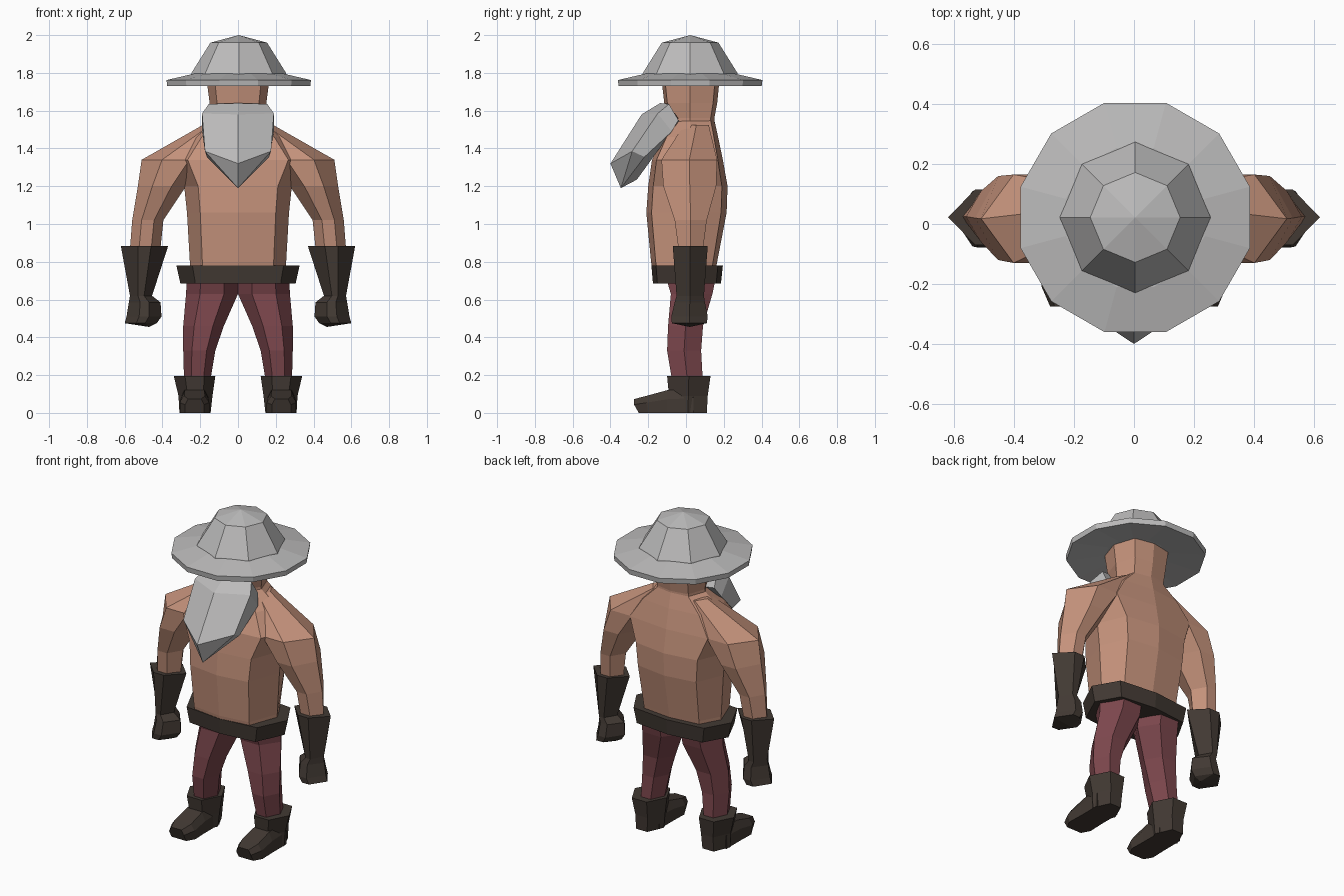
import bpy, bmesh, math

if "Cube" in bpy.data.objects:
    bpy.data.objects.remove(bpy.data.objects["Cube"])


def material(name, r, g, b):
    m = bpy.data.materials.new(name)
    m.diffuse_color = (r, g, b, 1)
    m.use_nodes = True
    m.node_tree.nodes["Principled BSDF"].inputs["Base Color"].default_value = m.diffuse_color
    return m


SKIN = material("skin", 0.56, 0.29, 0.20)
GREY = material("light grey", 0.50, 0.495, 0.495)
MAROON = material("maroon cloth", 0.20, 0.062, 0.073)
LEATHER = material("dark leather", 0.054, 0.041, 0.033)


def loft(name, rings, mat, tip=None, mirror=False):
    """Skin equal-length rings, close the ends, optionally ending in a point."""
    bm = bmesh.new()
    rows = [[bm.verts.new(p) for p in r] for r in rings]
    n = len(rows[0])
    for a, b in zip(rows, rows[1:]):
        for i in range(n):
            j = (i + 1) % n
            bm.faces.new((a[i], a[j], b[j], b[i]))
    bm.faces.new(rows[0])
    if tip:
        t = bm.verts.new(tip)
        for i in range(n):
            bm.faces.new((rows[-1][i], rows[-1][(i + 1) % n], t))
    else:
        bm.faces.new(rows[-1])
    bmesh.ops.recalc_face_normals(bm, faces=bm.faces)
    me = bpy.data.meshes.new(name)
    bm.to_mesh(me)
    bm.free()
    me.materials.append(mat)
    ob = bpy.data.objects.new(name, me)
    bpy.context.collection.objects.link(ob)
    if mirror:
        ob.modifiers.new("mirror", 'MIRROR')
    return ob


def body_ring(z, w, yf, yb, mid=0.02):
    """Symmetric eight-sided section with a centre ridge front and back."""
    f, b = mid + (yf - mid) * 0.88, mid + (yb - mid) * 0.85
    return [(0, yf, z), (w * .74, f, z), (w, mid, z), (w * .74, b, z),
            (0, yb, z), (-w * .74, b, z), (-w, mid, z), (-w * .74, f, z)]


def limb_ring(z, x0, x1, y0, y1, k=0.3):
    """Six-sided section pointed towards +x and -x."""
    d, c = (x1 - x0) * k, (y0 + y1) / 2
    return [(x1, c, z), (x1 - d, y1, z), (x0 + d, y1, z),
            (x0, c, z), (x0 + d, y0, z), (x1 - d, y0, z)]


def round_ring(z, r, n, turn=0.0):
    return [(0.004 + r * math.cos(turn + i * math.tau / n),
             0.022 + r * math.sin(turn + i * math.tau / n), z) for i in range(n)]


# torso
loft("torso", [body_ring(*r) for r in (
    (0.72, 0.255, -0.17, 0.15), (0.80, 0.255, -0.185, 0.165),
    (1.06, 0.270, -0.21, 0.215), (1.20, 0.285, -0.20, 0.22),
    (1.34, 0.36, -0.18, 0.195), (1.46, 0.26, -0.12, 0.17),
    (1.55, 0.14, -0.04, 0.15))], SKIN)

# head and neck
loft("head", [body_ring(*r) for r in (
    (1.48, 0.15, -0.05, 0.15), (1.56, 0.145, -0.05, 0.15),
    (1.64, 0.15, -0.115, 0.165), (1.77, 0.167, -0.13, 0.178))], SKIN)

# arms, with broad sloping shoulders
loft("arms", [limb_ring(*r) for r in (
    (1.525, 0.05, 0.185, -0.01, 0.12), (1.34, 0.15, 0.51, -0.13, 0.165),
    (1.20, 0.275, 0.53, -0.12, 0.16), (1.02, 0.395, 0.56, -0.06, 0.11),
    (0.83, 0.415, 0.575, -0.035, 0.085))], SKIN, mirror=True)

# gloves with flared cuffs and closed fists
loft("gloves", [limb_ring(*r, 0.36) for r in (
    (0.883, 0.37, 0.62, -0.07, 0.115), (0.62, 0.455, 0.572, -0.05, 0.095),
    (0.585, 0.41, 0.578, -0.06, 0.10), (0.51, 0.405, 0.59, -0.078, 0.115),
    (0.475, 0.43, 0.60, -0.075, 0.11))], LEATHER,
    tip=(0.47, 0.02, 0.455), mirror=True)

# belt
loft("belt", [body_ring(*r) for r in (
    (0.685, 0.305, -0.175, 0.185), (0.78, 0.326, -0.183, 0.195))], LEATHER)

# trouser legs
loft("trouser_legs", [limb_ring(*r, 0.27) for r in (
    (0.73, 0.0, 0.27, -0.11, 0.16), (0.63, 0.0, 0.275, -0.08, 0.14),
    (0.46, 0.075, 0.29, -0.095, 0.09), (0.33, 0.12, 0.29, -0.10, 0.08),
    (0.15, 0.15, 0.285, -0.07, 0.09))], MAROON, mirror=True)

# boot shafts
loft("boot_shafts", [limb_ring(*r, 0.27) for r in (
    (0.195, 0.12, 0.34, -0.10, 0.13), (0.09, 0.135, 0.315, -0.09, 0.115),
    (0.0, 0.145, 0.31, -0.09, 0.11))], LEATHER, mirror=True)


def foot_ring(y, w, top, bottom_y):
    c, s = 0.23, 0.7
    return [(c - w, bottom_y, 0), (c - w, y, top * .6), (c - w * s, y, top),
            (c + w * s, y, top), (c + w, y, top * .6), (c + w, bottom_y, 0)]


# boot feet reaching forward
loft("boot_feet", [foot_ring(*r) for r in (
    (0.04, 0.075, 0.13, 0.04), (-0.10, 0.075, 0.12, -0.10),
    (-0.21, 0.078, 0.09, -0.20), (-0.275, 0.05, 0.073, -0.25))],
    LEATHER, mirror=True)


def beard_ring(front, sf, sb, back):
    """Front ridge, side front, side back and back ridge, mirrored across x."""
    flip = lambda p: (-p[0], p[1], p[2])
    return [front, sf, sb, back, flip(sb), flip(sf)]


# beard jutting forward
loft("beard", [
    beard_ring((0, -.137, 1.64), (.155, -.09, 1.635), (.165, -.04, 1.55), (0, -.03, 1.53)),
    beard_ring((0, -.235, 1.58), (.19, -.15, 1.585), (.19, -.075, 1.49), (0, -.12, 1.44)),
    beard_ring((0, -.40, 1.32), (.175, -.285, 1.385), (.165, -.22, 1.355), (0, -.26, 1.235)),
], GREY, tip=(0, -.345, 1.19))

# hat brim and crown
T = math.pi / 12
loft("hat_brim", [round_ring(*r, 12, T) for r in (
    (1.755, 0.17), (1.73, 0.392), (1.762, 0.396), (1.797, 0.24))], GREY)
loft("hat_crown", [round_ring(*r, 8) for r in (
    (1.78, 0.255), (1.80, 0.25), (1.96, 0.15))], GREY, tip=(0.004, 0.022, 2.0))
